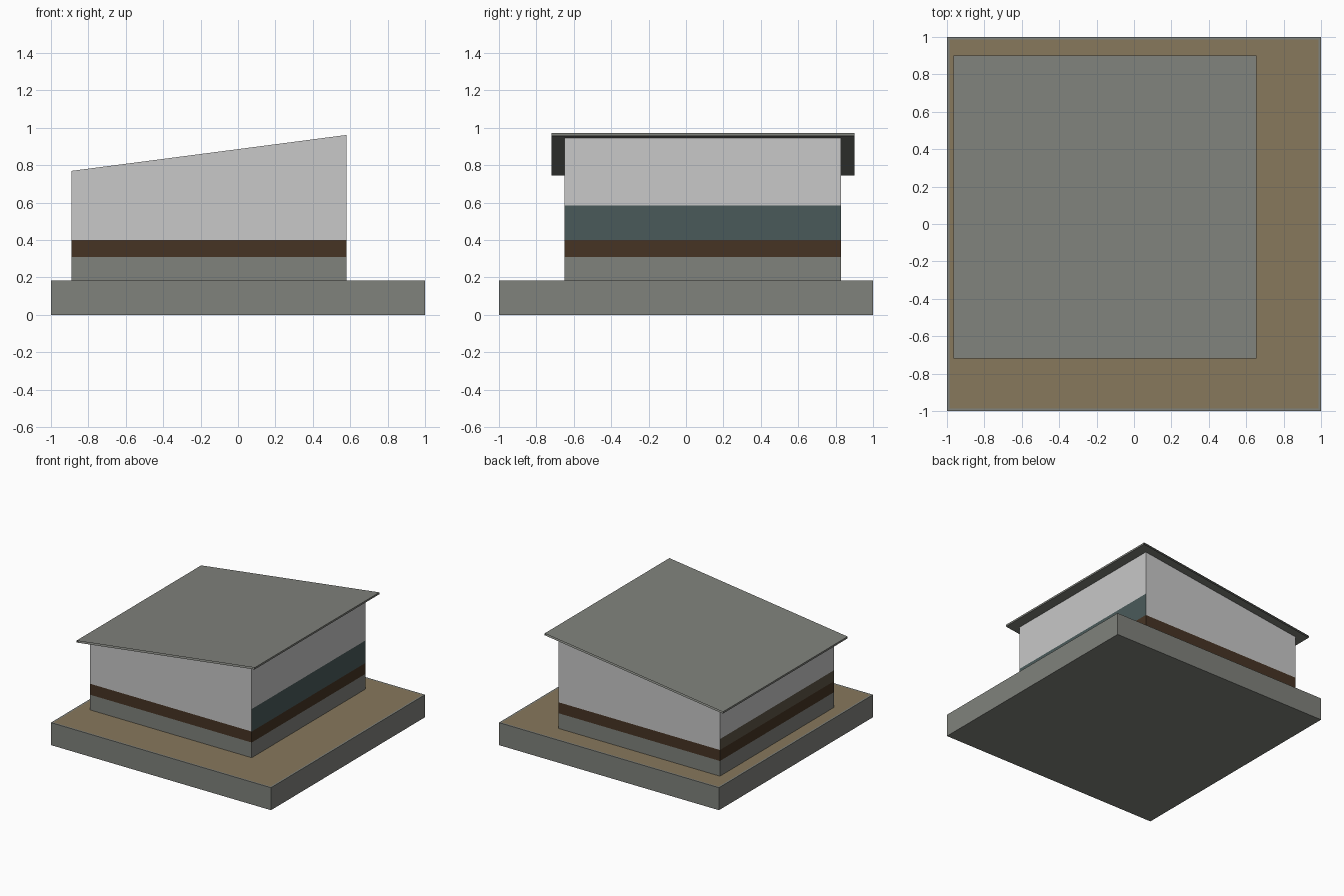
import bpy, bmesh
from mathutils import Vector

cube = bpy.data.objects.get("Cube")
if cube:
    bpy.data.objects.remove(cube, do_unlink=True)


def srgb(r, g, b):
    return [((c / 255 + 0.055) / 1.055) ** 2.4 for c in (r, g, b)] + [1]


def material(name, *rgb):
    m = bpy.data.materials.new(name)
    m.use_nodes = True
    m.diffuse_color = srgb(*rgb)
    m.node_tree.nodes["Principled BSDF"].inputs["Base Color"].default_value = srgb(*rgb)
    return m


stone = material("stone_grey", 128, 130, 124)
sand = material("sand", 135, 120, 92)
plaster = material("pale_plaster", 200, 200, 200)
timber = material("dark_timber", 70, 52, 36)
glass = material("teal_glass", 74, 90, 90)
louvre = material("olive_louvre", 92, 84, 70)


def finish(name, bm, mats):
    mesh = bpy.data.meshes.new(name)
    bm.to_mesh(mesh)
    bm.free()
    for m in mats:
        mesh.materials.append(m)
    obj = bpy.data.objects.new(name, mesh)
    bpy.context.collection.objects.link(obj)
    return obj


def box(x0, x1, y0, y1, z0, z1):
    bm = bmesh.new()
    bmesh.ops.create_cube(bm, size=1)
    for v in bm.verts:
        v.co = Vector((x1 if v.co.x > 0 else x0,
                       y1 if v.co.y > 0 else y0,
                       z1 if v.co.z > 0 else z0))
    bm.normal_update()
    return bm


def roof_height(x):
    return 0.77 + (x + 0.89) * 0.1306


# Plinth with a sand top inside a narrow stone rim
bm = box(-1, 1, -1, 1, 0, 0.185)
top = [f for f in bm.faces if f.normal.z > 0.5]
bmesh.ops.inset_region(bm, faces=top, thickness=0.02)
top[0].material_index = 1
finish("plinth", bm, [stone, sand])

# Walls: open box with a sloping top, cut into horizontal bands
bm = box(-0.89, 0.58, -0.65, 0.83, 0.185, 1)
for v in bm.verts:
    if v.co.z > 0.5:
        v.co.z = roof_height(v.co.x)
bm.normal_update()
caps = [f for f in bm.faces if abs(f.normal.z) > 0.5]
bmesh.ops.delete(bm, geom=caps, context='FACES_ONLY')
for z in (0.31, 0.40, 0.49, 0.585):
    bmesh.ops.bisect_plane(bm, geom=bm.verts[:] + bm.edges[:] + bm.faces[:],
                           plane_co=(0, 0, z), plane_no=(0, 0, 1))
bm.normal_update()
for f in bm.faces:
    z = f.calc_center_median().z
    if z < 0.31:
        f.material_index = 0
    elif z < 0.40:
        f.material_index = 1
    elif f.normal.x > 0.5 and z < 0.585:
        f.material_index = 3
    elif f.normal.x < -0.5 and z < 0.49:
        f.material_index = 4
    else:
        f.material_index = 2
finish("walls", bm, [stone, timber, plaster, glass, louvre])

# Sloping roof sheet, open along its two raked edges
bm = box(-0.965, 0.655, -0.72, 0.90, 0, 1)
for v in bm.verts:
    v.co.z = roof_height(v.co.x) - (0 if v.co.z > 0.5 else 0.015)
bm.normal_update()
raked = [f for f in bm.faces if abs(f.normal.y) > 0.5]
bmesh.ops.delete(bm, geom=raked, context='FACES_ONLY')
finish("roof", bm, [stone])
